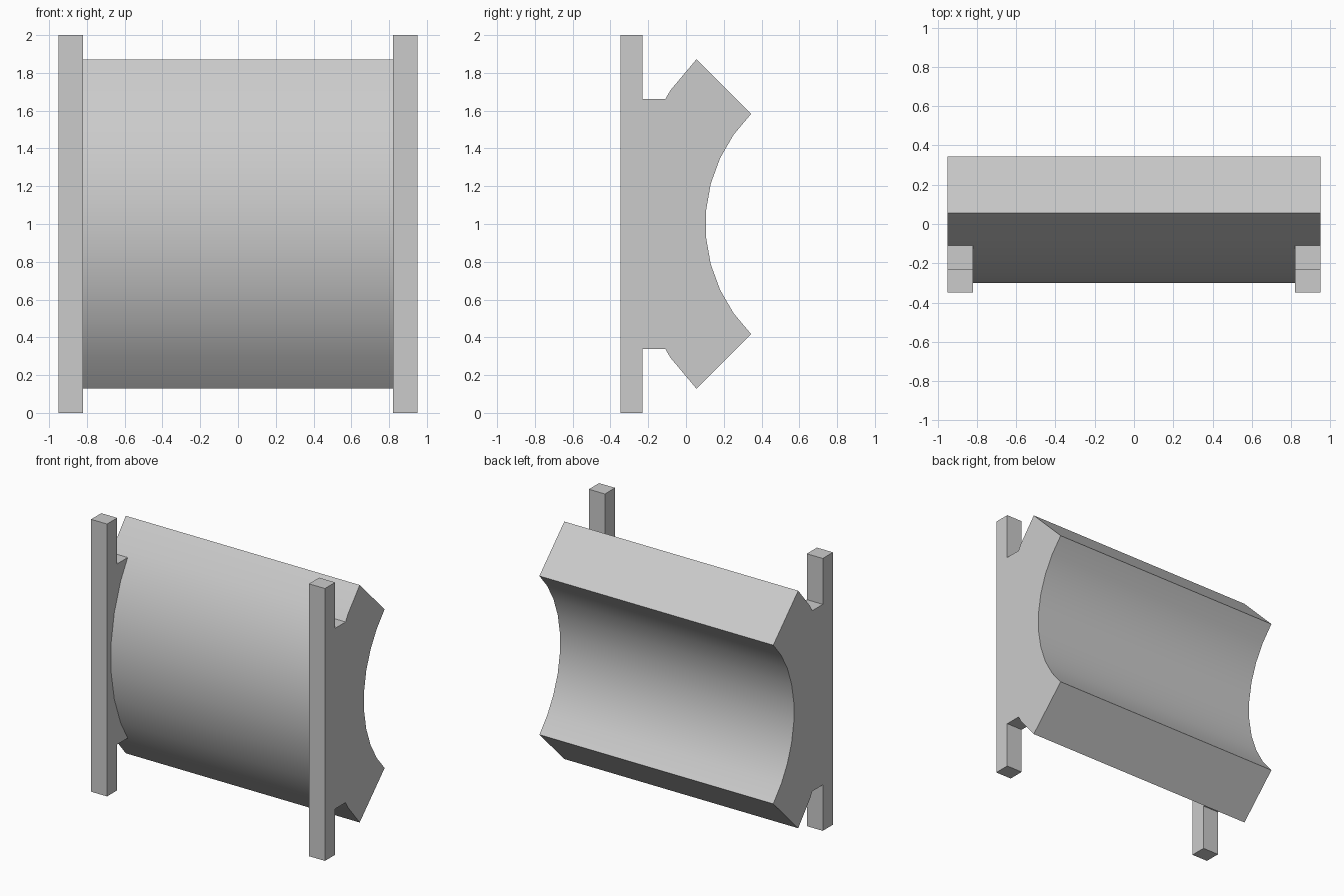
import bpy
import bmesh
from math import sin, cos, radians

cube = bpy.data.objects.get("Cube")
if cube:
    bpy.data.objects.remove(cube, do_unlink=True)

HALF_X = 0.95                      # half of the overall width
POST_X = 0.82                      # inner face of each post
AXIS_Y, AXIS_Z = 0.927, 1.0        # axis shared by both curved faces
R_IN, R_OUT = 0.824, 1.233

grey = bpy.data.materials.new("light_grey")
grey.use_nodes = True
colour = (0.6, 0.6, 0.6, 1)
grey.diffuse_color = colour
grey.node_tree.nodes["Principled BSDF"].inputs["Base Color"].default_value = colour


def arc(radius, start, end, step):
    """Points (y, z) on the curve, angles measured from the front."""
    return [(AXIS_Y - radius * cos(radians(a)), AXIS_Z + radius * sin(radians(a)))
            for a in range(start, end, step)]


def extrude_profile(name, profile, x0, x1):
    """Extrude a closed (y, z) outline along x."""
    bm = bmesh.new()
    face = bm.faces.new([bm.verts.new((x0, y, z)) for y, z in profile])
    result = bmesh.ops.extrude_face_region(bm, geom=[face], use_keep_orig=True)
    moved = [v for v in result["geom"] if isinstance(v, bmesh.types.BMVert)]
    bmesh.ops.translate(bm, verts=moved, vec=(x1 - x0, 0, 0))
    bmesh.ops.recalc_face_normals(bm, faces=bm.faces)
    mesh = bpy.data.meshes.new(name)
    bm.to_mesh(mesh)
    bm.free()
    mesh.materials.append(grey)
    obj = bpy.data.objects.new(name, mesh)
    bpy.context.collection.objects.link(obj)
    bpy.ops.object.select_all(action="DESELECT")
    obj.select_set(True)
    bpy.context.view_layer.objects.active = obj
    bpy.ops.object.shade_smooth_by_angle(angle=radians(30))
    return obj


# Curved panel: thick quarter ring with the bulge to the front
panel = arc(R_OUT, -45, 46, 10) + arc(R_IN, 45, -46, -10)
extrude_profile("curved_panel", panel, -HALF_X, HALF_X)

# Posts: upright bar with a bracket that follows the panel's front curve
front, back, seat = -0.348, -0.23, -0.108
low, high = 0.337, 1.663
post = [(front, 0), (back, 0), (back, low), (seat, low)]
post += arc(R_OUT, -25, 26, 10)
post += [(seat, high), (back, high), (back, 2), (front, 2)]
extrude_profile("left_post", post, POST_X, HALF_X)
extrude_profile("right_post", post, -HALF_X, -POST_X)
